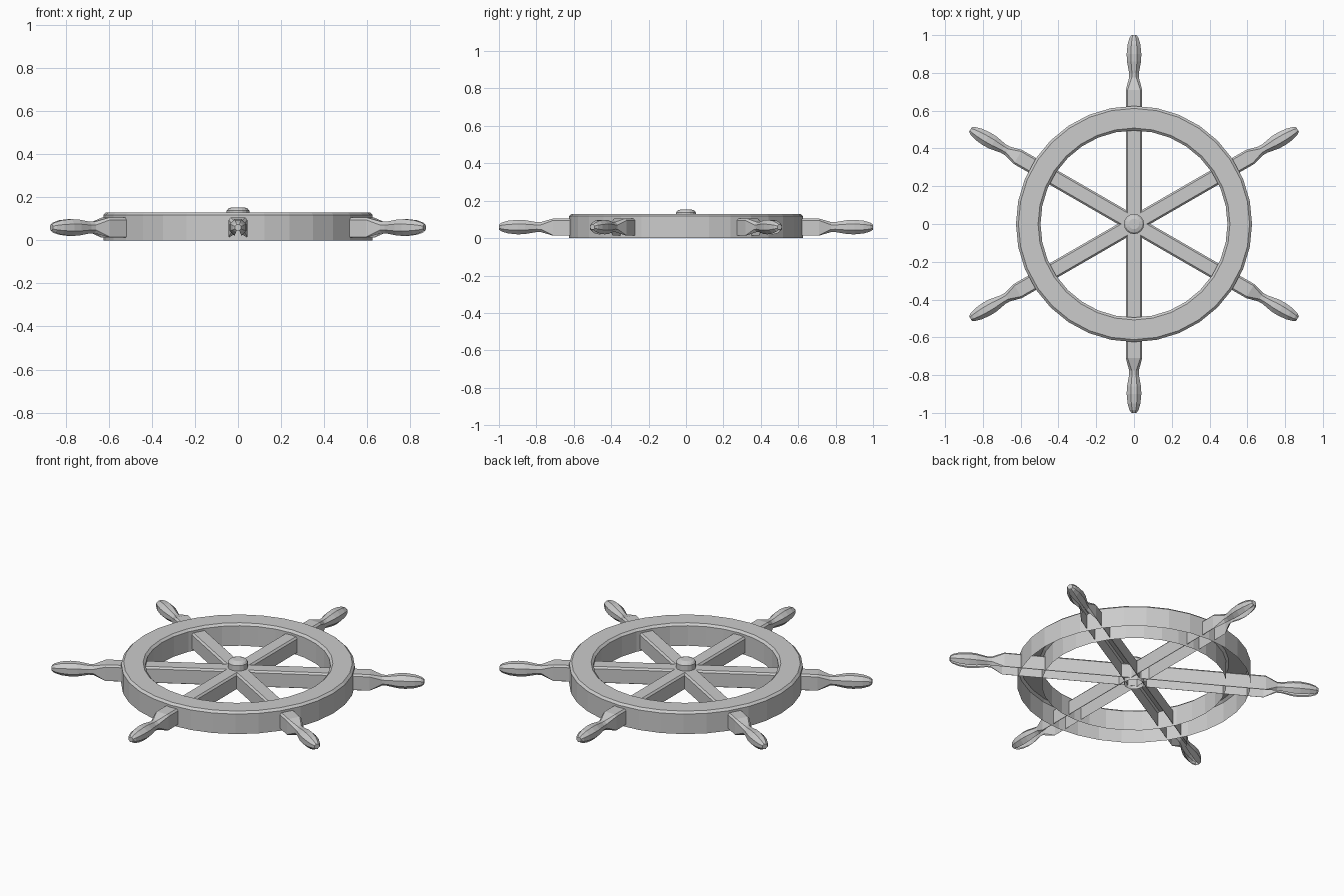
import bpy, bmesh
from math import cos, sin, pi, radians
from mathutils import Matrix

if "Cube" in bpy.data.objects:
    bpy.data.objects.remove(bpy.data.objects["Cube"])


def make_object(name, bm):
    mesh = bpy.data.meshes.new(name)
    bm.to_mesh(mesh)
    bm.free()
    obj = bpy.data.objects.new(name, mesh)
    bpy.context.collection.objects.link(obj)
    return obj


def lathe(name, profile, sides):
    """Spin a (radius, z) profile, listed outside-bottom first, around z."""
    bm = bmesh.new()
    rings = [[bm.verts.new((r * cos(2 * pi * i / sides), r * sin(2 * pi * i / sides), z))
              for i in range(sides)] for r, z in profile]
    for a, b in zip(rings, rings[1:]):
        for i in range(sides):
            j = (i + 1) % sides
            bm.faces.new((a[i], a[j], b[j], b[i]))
    return bm, rings


# Rim: hollow ring, open underneath, chamfered top edges
bm, _ = lathe("rim", [(0.625, 0), (0.625, 0.118), (0.612, 0.13),
                      (0.508, 0.13), (0.495, 0.118), (0.495, 0)], 32)
make_object("rim", bm)

# Hub: button-capped pin, open underneath
bm, rings = lathe("hub", [(0.053, 0), (0.053, 0.137), (0.045, 0.147), (0.028, 0.153)], 16)
bm.faces.new(rings[-1])
make_object("hub", bm)

# Spoke sections: (distance, half width, half height, corner cut as a fraction)
SECTIONS = [(0.0, 0.043, 0.046, 0.22), (0.71, 0.043, 0.046, 0.22),
            (0.775, 0.026, 0.027, 0.55), (0.80, 0.026, 0.027, 0.58),
            (0.86, 0.037, 0.037, 0.58), (0.90, 0.039, 0.039, 0.58),
            (0.95, 0.034, 0.034, 0.58), (0.985, 0.024, 0.024, 0.58),
            (1.0, 0.014, 0.014, 0.58)]
AXIS_Z = 0.059


def spoke(name, angle):
    """Bar that turns into a rounded handle; the bottom strip stays open."""
    bm = bmesh.new()
    rings = []
    for x, w, h, cut in SECTIONS:
        low = 0.04 if cut < 0.3 else cut
        pts = [(w * (1 - low), -h), (w, -h * (1 - low)), (w, h * (1 - cut)), (w * (1 - cut), h)]
        pts += [(-y, z) for y, z in reversed(pts)]
        rings.append([bm.verts.new((x, y, AXIS_Z + z)) for y, z in pts])
    for a, b in zip(rings, rings[1:]):
        for i in range(7):
            bm.faces.new((a[i], b[i], b[i + 1], a[i + 1]))
    bm.faces.new(rings[-1])
    bm.transform(Matrix.Rotation(angle, 4, 'Z'))
    make_object(name, bm)


# Six spokes with handles
for k in range(6):
    spoke(f"spoke_{k + 1}", radians(30 + 60 * k))
